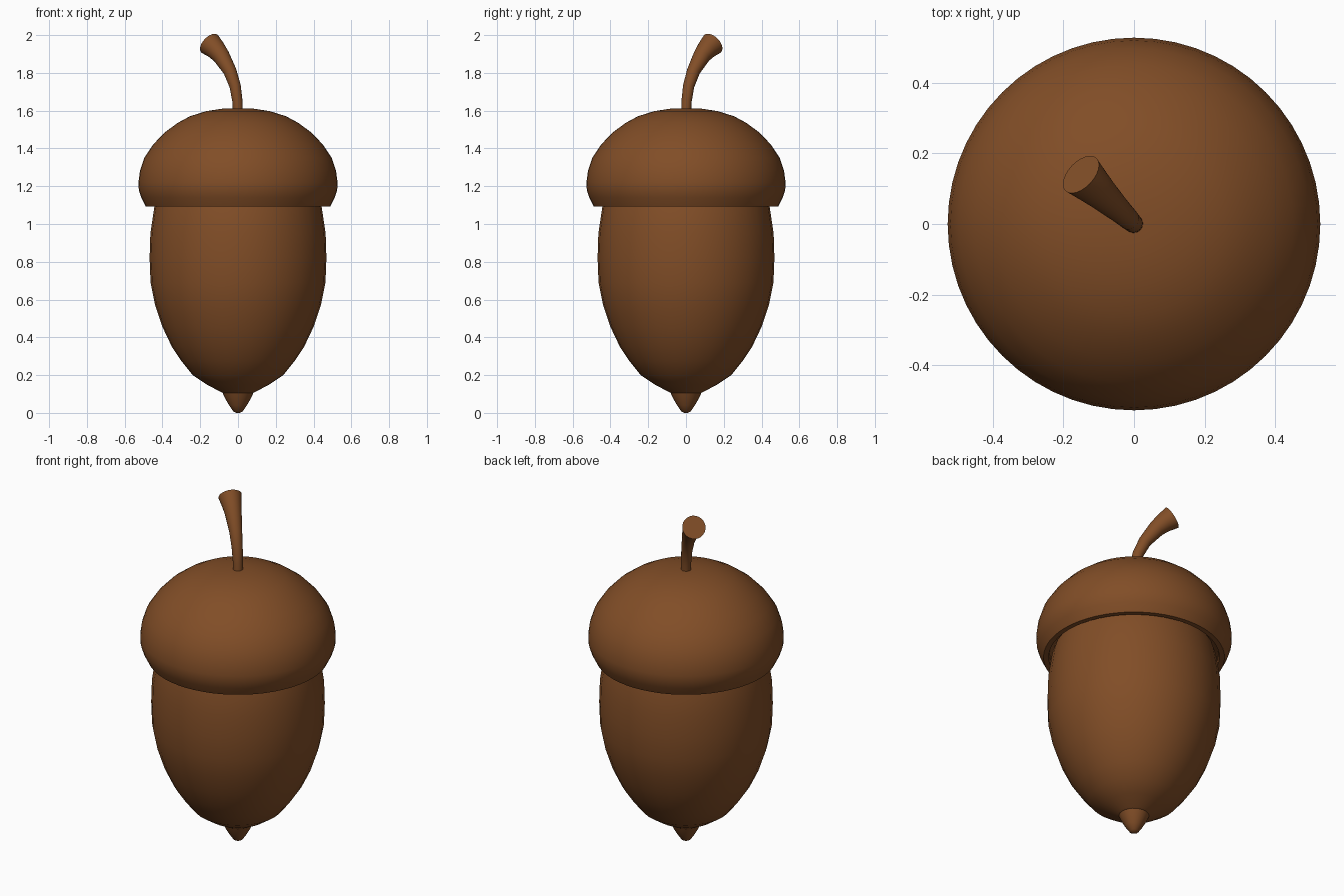
import bpy, bmesh, math
from mathutils import Vector

if "Cube" in bpy.data.objects:
    bpy.data.objects.remove(bpy.data.objects["Cube"])

brown = bpy.data.materials.new("acorn brown")
brown.diffuse_color = (0.22, 0.075, 0.02, 1)
brown.use_nodes = True
brown.node_tree.nodes["Principled BSDF"].inputs["Base Color"].default_value = brown.diffuse_color


def finish(name, bm, angle=40):
    bmesh.ops.remove_doubles(bm, verts=bm.verts, dist=1e-5)
    bmesh.ops.recalc_face_normals(bm, faces=bm.faces)
    me = bpy.data.meshes.new(name)
    bm.to_mesh(me)
    bm.free()
    me.materials.append(brown)
    ob = bpy.data.objects.new(name, me)
    bpy.context.collection.objects.link(ob)
    bpy.ops.object.select_all(action='DESELECT')
    ob.select_set(True)
    bpy.context.view_layer.objects.active = ob
    bpy.ops.object.shade_smooth_by_angle(angle=math.radians(angle))
    return ob


def skin(rings):
    """Join rings of points into a closed tube."""
    bm = bmesh.new()
    loops = [[bm.verts.new(p) for p in ring] for ring in rings]
    n = len(loops[0])
    for a, b in zip(loops, loops[1:]):
        for i in range(n):
            j = (i + 1) % n
            bm.faces.new((a[i], a[j], b[j], b[i]))
    bm.faces.new(loops[0][::-1])
    bm.faces.new(loops[-1])
    return bm


def lathe(name, profile, n, angle=40):
    rings = [[(r * math.cos(2 * math.pi * i / n), r * math.sin(2 * math.pi * i / n), z)
              for i in range(n)] for r, z in profile]
    return finish(name, skin(rings), angle)


# Nut body
lathe("nut", [(0.06, 0.095), (0.09, 0.11), (0.165, 0.15), (0.24, 0.2), (0.30, 0.275),
              (0.35, 0.35), (0.40, 0.455), (0.44, 0.575), (0.463, 0.69), (0.468, 0.82),
              (0.464, 0.95), (0.443, 1.09), (0.42, 1.16), (0.36, 1.25)], 32)

# Pointed tip
lathe("nut_tip", [(0.009, 0.0), (0.025, 0.008), (0.047, 0.04), (0.07, 0.08),
                  (0.083, 0.11), (0.07, 0.13)], 24, 50)

# Cap with a shallow recess under its rim
lathe("cap", [(0.425, 1.13), (0.455, 1.115), (0.46, 1.092), (0.488, 1.092), (0.512, 1.14),
              (0.525, 1.18), (0.527, 1.22), (0.519, 1.28), (0.496, 1.35), (0.45, 1.42),
              (0.39, 1.483), (0.32, 1.535), (0.255, 1.57), (0.17, 1.597), (0.08, 1.611),
              (0.02, 1.612)], 56)

# Curved stem leaning back and to the left: x, y, z, radius
path = [(0, 0, 1.58, .026), (-.003, .003, 1.65, .027), (-.015, .014, 1.73, .03),
        (-.043, .04, 1.81, .035), (-.09, .084, 1.89, .046), (-.118, .11, 1.924, .054),
        (-.15, .14, 1.954, .064)]
pts = [Vector(p[:3]) for p in path]
rings = []
for k, p in enumerate(pts):
    t = (pts[min(k + 1, len(pts) - 1)] - pts[max(k - 1, 0)]).normalized()
    side = Vector((1, 1, 0))
    side = (side - t * side.dot(t)).normalized()
    up = t.cross(side)
    rings.append([p + path[k][3] * (side * math.cos(a) + up * math.sin(a))
                  for a in (2 * math.pi * i / 24 for i in range(24))])
finish("stem", skin(rings))
